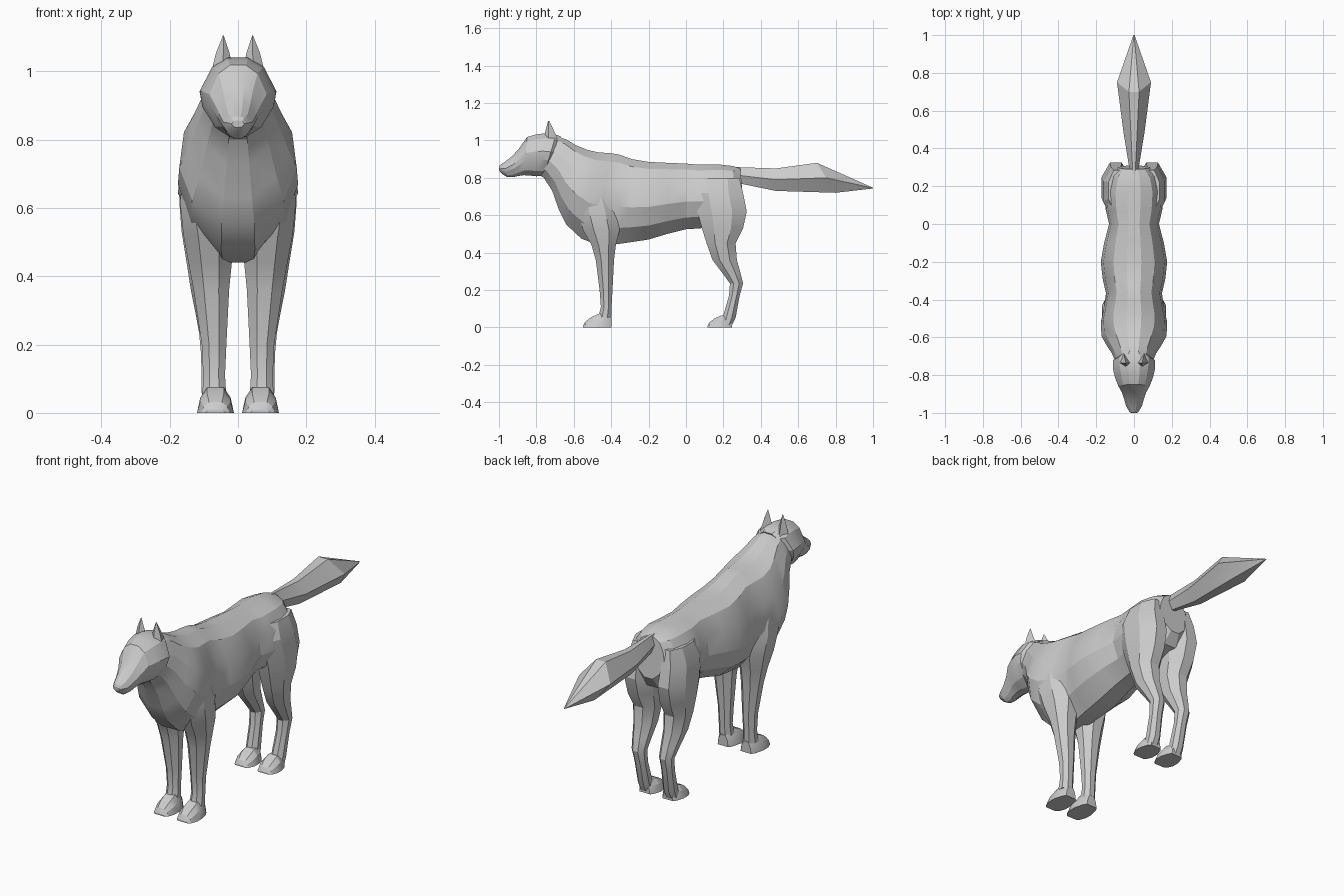
import bpy, bmesh, math

fur = bpy.data.materials.new("grey_fur")
fur.diffuse_color = (0.6, 0.6, 0.6, 1)


def loft(name, rings, mirrored=False, angle=22):
    """Skin a list of closed rings, cap both ends, optionally mirror over x."""
    bm = bmesh.new()
    rows = [[bm.verts.new(p) for p in ring] for ring in rings]
    n = len(rows[0])
    for a, b in zip(rows, rows[1:]):
        for i in range(n):
            j = (i + 1) % n
            bm.faces.new((a[i], a[j], b[j], b[i]))
    bm.faces.new(rows[0])
    bm.faces.new(rows[-1])
    bmesh.ops.recalc_face_normals(bm, faces=bm.faces)
    me = bpy.data.meshes.new(name)
    bm.to_mesh(me)
    bm.free()
    me.materials.append(fur)
    ob = bpy.data.objects.new(name, me)
    bpy.context.collection.objects.link(ob)
    if mirrored:
        m = ob.modifiers.new("mirror", 'MIRROR')
        m.use_mirror_merge = False
    bpy.ops.object.select_all(action='DESELECT')
    ob.select_set(True)
    bpy.context.view_layer.objects.active = ob
    bpy.ops.object.shade_smooth_by_angle(angle=math.radians(angle))
    return ob


def spine_ring(sec, profile, cx=0.0):
    """Ring between a top and a bottom point (ty, tz, by, bz, half width)."""
    ty, tz, by, bz, hw = sec
    pts = [(f * hw, ty + (by - ty) * t, tz + (bz - tz) * t) for f, t in profile]
    left = [(-x, y, z) for x, y, z in reversed(pts) if x > 1e-6]
    return [(x + cx, y, z) for x, y, z in pts + left]


def leg_ring(z, y0, y1, x0, x1, tilt=0.0):
    """Eight-sided horizontal ring filling a box in x and y."""
    r = 1 / math.cos(math.pi / 8)
    ring = []
    for i in range(8):
        a = math.pi / 8 + i * math.pi / 4
        u, v = math.cos(a) * r, math.sin(a) * r
        ring.append(((x0 + x1) / 2 + u * (x1 - x0) / 2,
                     (y0 + y1) / 2 + v * (y1 - y0) / 2, z + v * tilt))
    return ring


# torso and neck
BODY = [(0.22, 0), (0.62, 0.09), (0.92, 0.32), (1, 0.58), (0.78, 0.82), (0.28, 1)]
torso = [
    (0.290, 0.850, 0.310, 0.640, 0.085), (0.250, 0.863, 0.270, 0.580, 0.135),
    (0.170, 0.872, 0.180, 0.550, 0.158), (0.070, 0.870, 0.080, 0.530, 0.150),
    (0.000, 0.876, 0.000, 0.525, 0.132), (-0.10, 0.880, -0.10, 0.500, 0.158),
    (-0.20, 0.885, -0.20, 0.470, 0.176), (-0.29, 0.900, -0.30, 0.455, 0.165),
    (-0.36, 0.925, -0.37, 0.445, 0.148), (-0.41, 0.932, -0.47, 0.440, 0.160),
    (-0.47, 0.936, -0.56, 0.475, 0.176), (-0.53, 0.950, -0.64, 0.550, 0.172),
    (-0.59, 0.975, -0.68, 0.630, 0.145), (-0.64, 1.005, -0.715, 0.73, 0.118),
    (-0.69, 1.022, -0.76, 0.800, 0.098), (-0.74, 1.025, -0.80, 0.825, 0.085)]
loft("torso", [spine_ring(s, BODY) for s in torso])

# head with cheeks, brow, muzzle and nose
HEAD = [(0.28, 0), (0.68, 0.12), (1, 0.42), (0.93, 0.62), (0.6, 0.88), (0.22, 1)]
head = [
    (-0.67, 1.022, -0.735, 0.830, 0.080), (-0.695, 1.030, -0.76, 0.812, 0.112),
    (-0.74, 1.040, -0.800, 0.808, 0.112), (-0.80, 1.032, -0.835, 0.812, 0.100),
    (-0.85, 1.018, -0.865, 0.814, 0.084), (-0.89, 0.960, -0.895, 0.810, 0.064),
    (-0.93, 0.915, -0.925, 0.803, 0.052), (-0.97, 0.885, -0.955, 0.803, 0.042),
    (-0.995, 0.868, -0.985, 0.822, 0.026), (-1.0, 0.856, -0.998, 0.835, 0.018)]
loft("head", [spine_ring(s, HEAD) for s in head])

# ears
loft("ears", [
    [(0.016, -0.735, 1.015), (0.045, -0.757, 1.01), (0.080, -0.735, 0.990), (0.055, -0.685, 1.01)],
    [(0.026, -0.735, 1.058), (0.043, -0.752, 1.05), (0.065, -0.735, 1.052), (0.050, -0.705, 1.05)],
    [(0.042, -0.735, 1.105), (0.043, -0.737, 1.105), (0.044, -0.735, 1.105), (0.043, -0.732, 1.105)],
], True, 35)

# tail
TAIL = [(0.3, 0), (1, 0.5), (0.35, 1)]
loft("tail", [spine_ring(s, TAIL) for s in [
    (0.24, 0.860, 0.27, 0.775, 0.020), (0.30, 0.856, 0.31, 0.765, 0.026),
    (0.48, 0.850, 0.48, 0.730, 0.055), (0.70, 0.880, 0.80, 0.720, 0.090),
    (1.00, 0.747, 1.00, 0.743, 0.003)]])

# front legs: shoulder, forearm, wrist
loft("front_legs", [leg_ring(*s) for s in [
    (0.72, -0.57, -0.41, 0.060, 0.155), (0.62, -0.58, -0.37, 0.040, 0.170),
    (0.52, -0.55, -0.355, 0.012, 0.160), (0.44, -0.505, -0.375, 0.018, 0.145),
    (0.36, -0.482, -0.385, 0.026, 0.130), (0.20, -0.462, -0.393, 0.034, 0.106),
    (0.11, -0.455, -0.398, 0.038, 0.102), (0.05, -0.470, -0.400, 0.034, 0.104)]], True)

# hind legs: thigh, knee, hock, ankle
loft("hind_legs", [leg_ring(*s) for s in [
    (0.80, 0.070, 0.285, 0.040, 0.135), (0.72, 0.040, 0.305, 0.030, 0.163),
    (0.62, 0.060, 0.325, 0.020, 0.172), (0.53, 0.085, 0.305, 0.020, 0.165),
    (0.45, 0.110, 0.265, 0.026, 0.152), (0.36, 0.142, 0.272, 0.034, 0.138),
    (0.29, 0.195, 0.292, 0.040, 0.124), (0.235, 0.235, 0.305, 0.044, 0.114),
    (0.17, 0.230, 0.287, 0.046, 0.108), (0.05, 0.195, 0.265, 0.040, 0.106),
    (0.00, 0.185, 0.240, 0.040, 0.106)]], True)

# paws
PAW = [(0.45, 0), (0.82, 0.4), (1, 1)]


def paws(name, heel, length, height):
    shape = [(0.0, 0.75, 0.030), (0.12, 0.98, 0.042), (0.42, 1.0, 0.054),
             (0.70, 0.75, 0.054), (0.92, 0.42, 0.042), (1.0, 0.12, 0.030)]
    loft(name, [spine_ring((heel - t * length, h * height, heel - t * length, 0, w), PAW, 0.066)
                for t, h, w in shape], True)


paws("front_paws", -0.398, 0.152, 0.075)
paws("hind_paws", 0.245, 0.13, 0.065)
